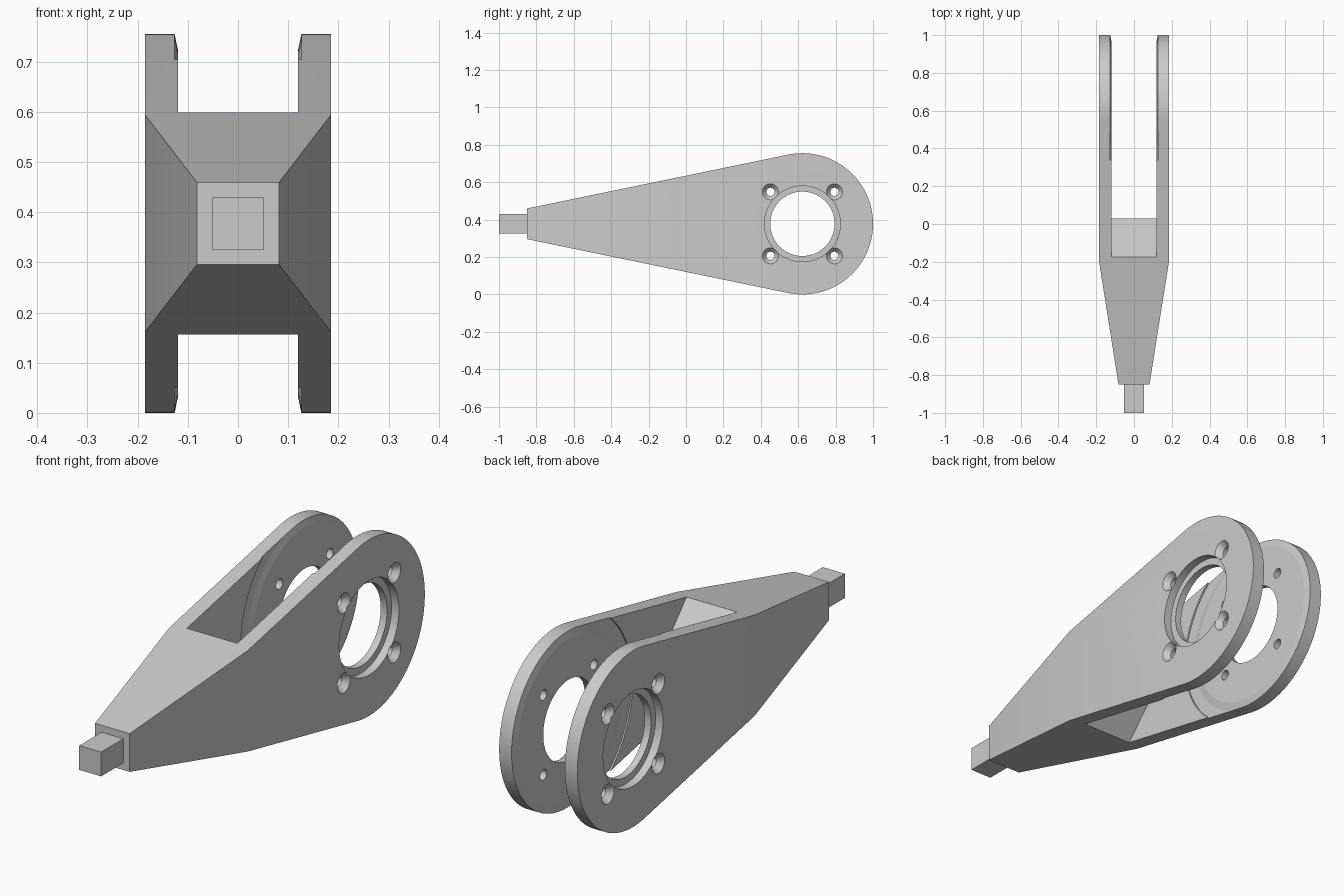
import bpy, bmesh, math
from mathutils import Vector

old = bpy.data.objects.get("Cube")
if old:
    bpy.data.objects.remove(old, do_unlink=True)

CY, CZ, R = 0.6225, 0.3775, 0.3775     # pivot centre and outer radius
HALF, GAP = 0.185, 0.12                # half width, half slot width
NECK_Y, NECK = -0.85, 0.082            # neck position and half size

grey = bpy.data.materials.new("light grey")
grey.use_nodes = True
grey.diffuse_color = (0.6, 0.6, 0.6, 1)
grey.node_tree.nodes["Principled BSDF"].inputs["Base Color"].default_value = (0.6, 0.6, 0.6, 1)


def finish(name, bm):
    bmesh.ops.recalc_face_normals(bm, faces=bm.faces)
    mesh = bpy.data.meshes.new(name)
    bm.to_mesh(mesh)
    bm.free()
    mesh.materials.append(grey)
    ob = bpy.data.objects.new(name, mesh)
    bpy.context.collection.objects.link(ob)
    return ob


def prism(name, points, depth):
    """Close a planar outline and extrude it along depth."""
    bm = bmesh.new()
    face = bm.faces.new([bm.verts.new(p) for p in points])
    ext = bmesh.ops.extrude_face_region(bm, geom=[face])["geom"]
    bmesh.ops.translate(bm, vec=Vector(depth),
                        verts=[v for v in ext if isinstance(v, bmesh.types.BMVert)])
    return finish(name, bm)


def lathe(name, profile, side, y=CY, z=CZ, steps=96, ring=False):
    """Revolve (x, radius) points around an x-parallel axis."""
    bm = bmesh.new()
    loops = []
    for x, r in profile:
        loops.append([bm.verts.new((side * x, y + r * math.cos(a), z + r * math.sin(a)))
                      for a in (2 * math.pi * i / steps for i in range(steps))])
    pairs = list(zip(loops, loops[1:]))
    if ring:
        pairs.append((loops[-1], loops[0]))
    else:
        bm.faces.new(loops[0])
        bm.faces.new(loops[-1])
    for a, b in pairs:
        for i in range(steps):
            j = (i + 1) % steps
            bm.faces.new((a[i], a[j], b[j], b[i]))
    return finish(name, bm)


def cut(target, cutter, operation="DIFFERENCE"):
    mod = target.modifiers.new("cut", "BOOLEAN")
    mod.operation, mod.solver, mod.object = operation, "EXACT", cutter
    bpy.context.view_layer.objects.active = target
    bpy.ops.object.modifier_apply(modifier=mod.name)
    bpy.data.objects.remove(cutter, do_unlink=True)


# Side outline: neck joined to the round end by tangent lines
dy = NECK_Y - CY
tangent = math.atan2(NECK, dy) - math.acos(R / math.hypot(dy, NECK))
arc = [tangent * (1 - 2 * i / 96) for i in range(97)]
outline = [(-HALF, NECK_Y, CZ - NECK), (-HALF, NECK_Y, CZ + NECK)]
outline += [(-HALF, CY + R * math.cos(a), CZ + R * math.sin(a)) for a in arc]
fork = prism("fork_body", outline, (2 * HALF, 0, 0))

# Plan outline tapering toward the neck
plan = [(-NECK, NECK_Y), (NECK, NECK_Y), (HALF, -0.2), (HALF + 0.1, -0.2),
        (HALF + 0.1, 1.1), (-HALF - 0.1, 1.1), (-HALF - 0.1, -0.2), (-HALF, -0.2)]
cut(fork, prism("taper_tool", [(x, y, -0.1) for x, y in plan], (0, 0, 1)), "INTERSECT")

# Slot between the plates, ending in a wedge
slot = [(0.03, CZ), (-0.36, CZ + 0.42), (1.1, CZ + 0.42), (1.1, CZ - 0.42), (-0.36, CZ - 0.42)]
cut(fork, prism("slot_tool", [(-GAP, y, z) for y, z in slot], (2 * GAP, 0, 0)))

for side in (-1, 1):
    # Shallow inner relief with a sloping rim
    relief = [(GAP, 0.347), (0.127, 0.381), (0.127, 0.433), (0.11, 0.433), (0.11, 0.347)]
    cut(fork, lathe("relief_tool", relief, side, ring=True))
    # Bearing hole with outer counterbore
    bore = [(0.1, 0.172), (0.15, 0.172), (0.15, 0.2025), (0.2, 0.2025)]
    cut(fork, lathe("bore_tool", bore, side))
    # Four countersunk screw holes
    for sy in (-1, 1):
        for sz in (-1, 1):
            screw = [(0.1, 0.022), (0.16, 0.022), (HALF, 0.043), (0.2, 0.043)]
            cut(fork, lathe("screw_tool", screw, side, CY + sy * 0.171, CZ + sz * 0.171, 32))

# Square stub at the front
s = 0.052
stub = prism("square_stub", [(-s, -1, CZ - s), (s, -1, CZ - s), (s, -1, CZ + s), (-s, -1, CZ + s)],
             (0, 1 + NECK_Y, 0))

bpy.ops.object.select_all(action="DESELECT")
fork.select_set(True)
bpy.context.view_layer.objects.active = fork
bpy.ops.object.shade_smooth_by_angle(angle=math.radians(10))
